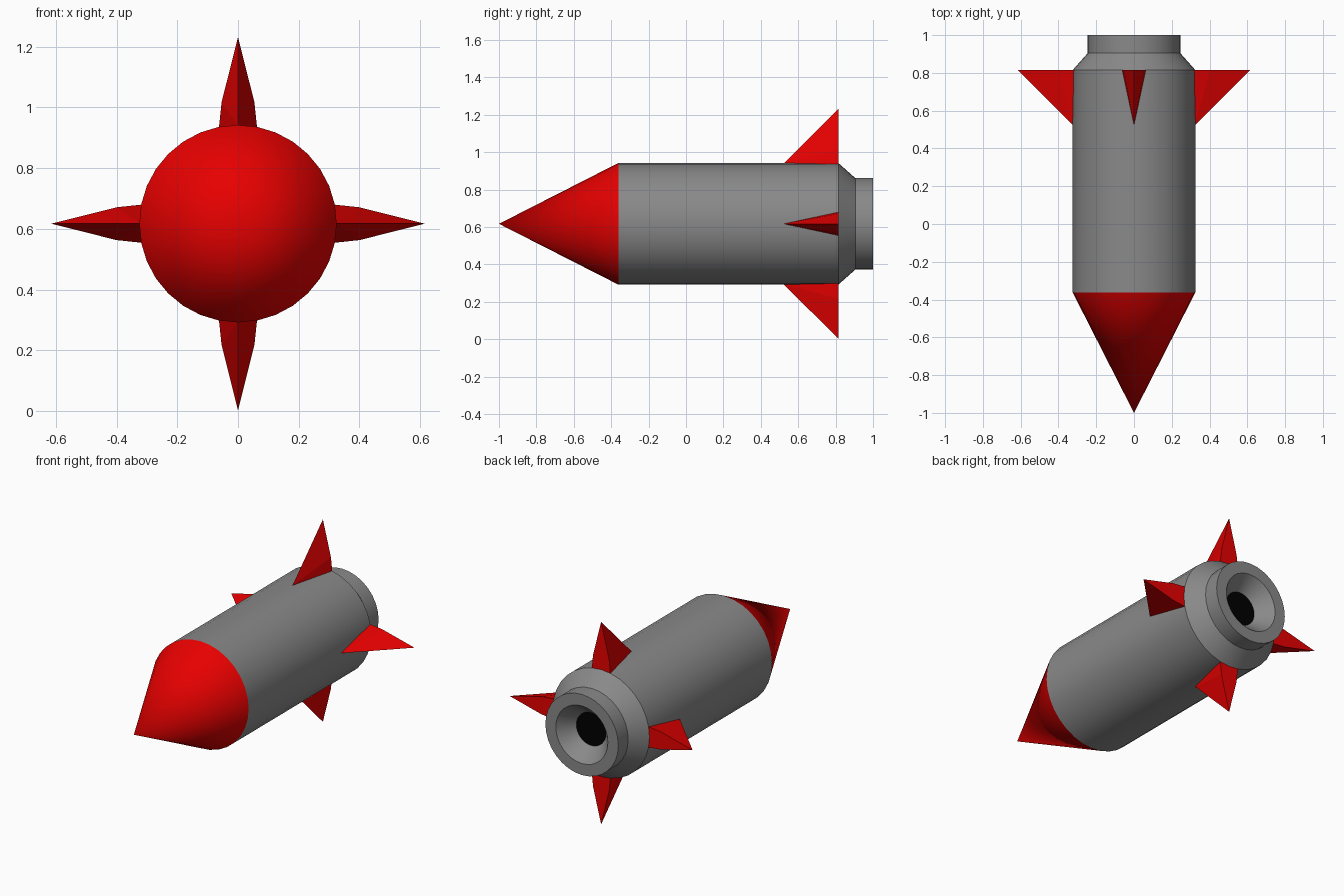
import bpy, bmesh
from math import cos, sin, pi, radians

if "Cube" in bpy.data.objects:
    bpy.data.objects.remove(bpy.data.objects["Cube"])

SIDES = 32
CZ = 0.617      # height of the rocket's axis


def material(name, color):
    m = bpy.data.materials.new(name)
    m.diffuse_color = color
    m.use_nodes = True
    m.node_tree.nodes["Principled BSDF"].inputs["Base Color"].default_value = m.diffuse_color
    return m


red = material("red", (0.8, 0.0, 0.0, 1))
grey = material("dark_grey", (0.25, 0.25, 0.25, 1))
black = material("black", (0, 0, 0, 1))


def add_object(name, bm, mat=None, smooth=False):
    me = bpy.data.meshes.new(name)
    bm.to_mesh(me)
    bm.free()
    ob = bpy.data.objects.new(name, me)
    bpy.context.collection.objects.link(ob)
    ob.location.z = CZ
    if mat:
        me.materials.append(mat)
    if smooth:
        bpy.ops.object.select_all(action='DESELECT')
        ob.select_set(True)
        bpy.context.view_layer.objects.active = ob
        bpy.ops.object.shade_smooth_by_angle(angle=radians(30))
    return ob


def lathe(name, profile, mat=None):
    """Turn (radius, y) points around the y axis."""
    bm = bmesh.new()
    rings = [[bm.verts.new((r * cos(2 * pi * k / SIDES), y, r * sin(2 * pi * k / SIDES)))
              for k in range(SIDES)] for r, y in profile]
    for a, b in zip(rings, rings[1:]):
        for k in range(SIDES):
            n = (k + 1) % SIDES
            bm.faces.new((a[k], b[k], b[n], a[n]))
    bmesh.ops.remove_doubles(bm, verts=bm.verts[:], dist=1e-5)
    return add_object(name, bm, mat, smooth=True)


# Nose cone
lathe("nose_cone", [(0, -1), (0.325, -0.362)], red)

# Body with tapered tail, nozzle collar and flared nozzle interior
lathe("body", [(0.325, -0.362), (0.325, 0.815), (0.245, 0.905), (0.245, 1.0),
               (0.175, 1.0), (0.10, 0.91)], grey)

# Dark exhaust opening
lathe("exhaust_hole", [(0.10, 0.91), (0, 0.91)], black)

# Four ridged fins: flat back outline fanned to a front point on the hull
BACK = [(-0.063, 0.315), (-0.054, 0.40), (0, 0.615), (0.054, 0.40), (0.063, 0.315)]
for i, side in enumerate(("top", "right", "bottom", "left")):
    bm = bmesh.new()
    apex = bm.verts.new((0, 0.522, 0.323))
    back = [bm.verts.new((x, 0.815, z)) for x, z in BACK]
    bm.faces.new(back)
    for j in range(5):
        bm.faces.new((apex, back[j], back[(j + 1) % 5]))
    bmesh.ops.recalc_face_normals(bm, faces=bm.faces[:])
    fin = add_object("fin_" + side, bm, red)
    fin.rotation_euler.y = i * pi / 2
